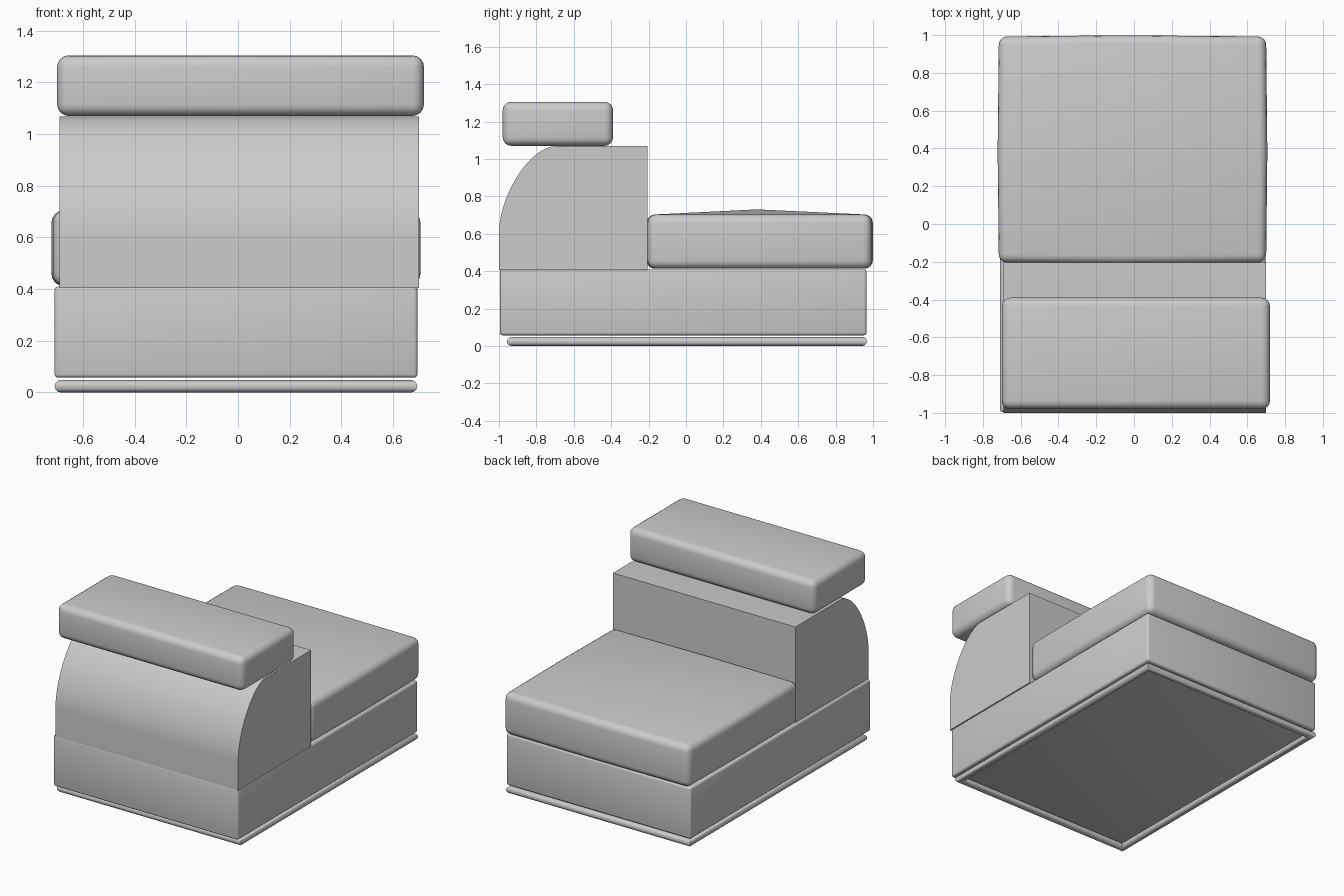
import bpy, bmesh, math
from mathutils import Vector

cube = bpy.data.objects.get("Cube")
if cube:
    bpy.data.objects.remove(cube, do_unlink=True)

grey = bpy.data.materials.new("light_grey")
grey.use_nodes = True
grey.diffuse_color = (0.6, 0.6, 0.6, 1)
grey.node_tree.nodes["Principled BSDF"].inputs["Base Color"].default_value = (0.6, 0.6, 0.6, 1)


def finish(bm, name, angle=35):
    bmesh.ops.recalc_face_normals(bm, faces=bm.faces)
    mesh = bpy.data.meshes.new(name)
    bm.to_mesh(mesh)
    bm.free()
    mesh.materials.append(grey)
    obj = bpy.data.objects.new(name, mesh)
    bpy.context.collection.objects.link(obj)
    bpy.ops.object.select_all(action="DESELECT")
    bpy.context.view_layer.objects.active = obj
    obj.select_set(True)
    bpy.ops.object.shade_smooth_by_angle(angle=math.radians(angle))
    return obj


def rounded_box(lo, hi, radius, segments=4):
    bm = bmesh.new()
    bmesh.ops.create_cube(bm, size=1)
    lo, hi = Vector(lo), Vector(hi)
    for v in bm.verts:
        v.co = (lo + hi) / 2 + v.co * (hi - lo)
    bmesh.ops.bevel(bm, geom=bm.edges[:], offset=radius, segments=segments,
                    profile=0.5, affect="EDGES")
    return bm


# Base box and head pillow
finish(rounded_box((-0.71, -0.995, 0.057), (0.695, 0.965, 0.41), 0.014, 3), "base")
finish(rounded_box((-0.70, -0.98, 1.07), (0.72, -0.39, 1.305), 0.045), "head_pillow")

# Seat cushion, creased into quarters, crowned in the middle
bm = rounded_box((-0.716, -0.205, 0.413), (0.70, 0.993, 0.703), 0.045)
mid = Vector((-0.045, 0.38, 0))
for axis in ((1, 0, 0), (0, 1, 0)):
    bmesh.ops.bisect_plane(bm, geom=bm.verts[:] + bm.edges[:] + bm.faces[:],
                           plane_co=mid, plane_no=axis)
for v in bm.verts:
    on_x, on_y = abs(v.co.x - mid.x) < 0.001, abs(v.co.y - mid.y) < 0.001
    if on_x and on_y and v.co.z > 0.6:
        v.co.z = 0.73
    elif on_y:
        v.co.x += math.copysign(0.006, v.co.x)
    elif on_x:
        v.co.y += math.copysign(0.006, v.co.y - mid.y)
finish(bm, "seat_cushion")

# Backrest: curved profile extruded sideways
profile = [(-0.205, 0.405), (-0.205, 1.068), (-0.70, 1.068)]
p0, p1, p2, p3 = (Vector(p) for p in ((-0.70, 1.068), (-0.84, 1.06), (-1.0, 0.80), (-1.0, 0.60)))
for i in range(1, 21):
    t = i / 20
    s = 1 - t
    profile.append(tuple(p0 * s**3 + p1 * 3 * s * s * t + p2 * 3 * s * t * t + p3 * t**3))
profile.append((-1.0, 0.405))
bm = bmesh.new()
face = bm.faces.new([bm.verts.new((-0.69, y, z)) for y, z in profile])
side = bmesh.ops.extrude_face_region(bm, geom=[face])
bmesh.ops.translate(bm, vec=(1.39, 0, 0),
                    verts=[g for g in side["geom"] if isinstance(g, bmesh.types.BMVert)])
finish(bm, "backrest")

# Piping around the foot: a round section swept along a mitred rectangle
bm = bmesh.new()
radius, sides = 0.024, 12
corners = [(-1, -1), (1, -1), (1, 1), (-1, 1)]
rings = []
for cx, cy in corners:
    ring = []
    for k in range(sides):
        a = math.tau * k / sides
        out = radius * math.cos(a)
        ring.append(bm.verts.new((-0.008 + cx * (0.678 + out), 0.005 + cy * (0.938 + out),
                                  radius + radius * math.sin(a))))
    rings.append(ring)
for i in range(4):
    a, b = rings[i], rings[(i + 1) % 4]
    for k in range(sides):
        n = (k + 1) % sides
        bm.faces.new((a[k], b[k], b[n], a[n]))
finish(bm, "foot_piping")
